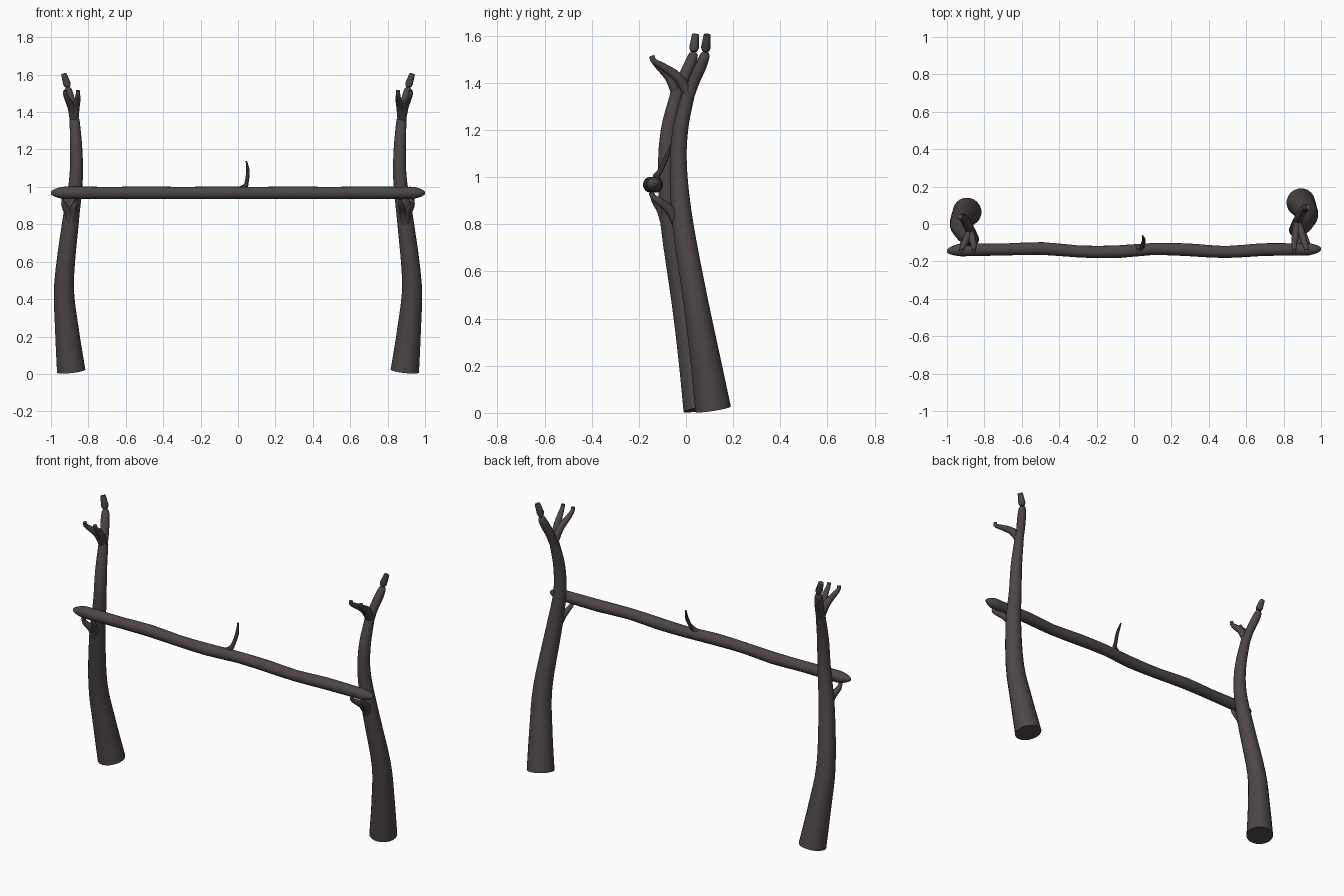
import bpy, bmesh, math
from mathutils import Vector

cube = bpy.data.objects.get("Cube")
if cube:
    bpy.data.objects.remove(cube, do_unlink=True)

bark = bpy.data.materials.new("dark_bark")
bark.use_nodes = True
COLOR = (0.075, 0.061, 0.061, 1)
bark.diffuse_color = COLOR
bsdf = bark.node_tree.nodes["Principled BSDF"]
bsdf.inputs["Base Color"].default_value = COLOR
bsdf.inputs["Roughness"].default_value = 0.9


def smooth_path(keys, steps):
    """Catmull-Rom through (x, y, z, radius) keys."""
    ks = [Vector(k) for k in keys]
    ks = [2 * ks[0] - ks[1]] + ks + [2 * ks[-1] - ks[-2]]
    out = []
    for a, b, c, d in zip(ks, ks[1:], ks[2:], ks[3:]):
        for i in range(steps):
            t = i / steps
            out.append(b + (c - a) * t / 2 + (2 * a - 5 * b + 4 * c - d) * t * t / 2
                       + (3 * b - a - 3 * c + d) * t ** 3 / 2)
    return out + [ks[-2]]


def limb(name, keys, sides=12, steps=4):
    """Round branch swept along a path, with flat capped ends."""
    path = smooth_path(keys, steps) if steps > 1 else [Vector(k) for k in keys]
    pts = [p.to_3d() if len(p) == 3 else Vector(p[:3]) for p in path]
    bm = bmesh.new()
    rings, axis = [], None
    for i, p in enumerate(pts):
        tangent = (pts[min(i + 1, len(pts) - 1)] - pts[max(i - 1, 0)]).normalized()
        if axis is None:
            axis = tangent.orthogonal()
        axis = (axis - tangent * axis.dot(tangent)).normalized()
        other = tangent.cross(axis)
        r = max(path[i][3], 0.002)
        ring = []
        for s in range(sides):
            a = 2 * math.pi * s / sides
            ring.append(bm.verts.new(p + r * (math.cos(a) * axis + math.sin(a) * other)))
        rings.append(ring)
    for lo, hi in zip(rings, rings[1:]):
        for s in range(sides):
            n = (s + 1) % sides
            bm.faces.new((lo[s], lo[n], hi[n], hi[s]))
    bm.faces.new(rings[0][::-1])
    bm.faces.new(rings[-1])
    bmesh.ops.recalc_face_normals(bm, faces=bm.faces)
    mesh = bpy.data.meshes.new(name)
    bm.to_mesh(mesh)
    bm.free()
    mesh.materials.append(bark)
    obj = bpy.data.objects.new(name, mesh)
    bpy.context.collection.objects.link(obj)
    bpy.ops.object.select_all(action='DESELECT')
    obj.select_set(True)
    bpy.context.view_layer.objects.active = obj
    bpy.ops.object.shade_smooth_by_angle(angle=math.radians(40))
    return obj


# Key points of one post; the other is mirrored and set further forward
TRUNK = [(.892, .115, .016, .077), (.915, .08, .24, .064), (.93, .04, .48, .053),
         (.897, -.013, .8, .045), (.867, -.032, 1.03, .037),
         (.865, -.024, 1.2, .033), (.874, .012, 1.36, .027)]
STUB = [(.874, .01, 1.34, .024), (.883, .035, 1.41, .025), (.898, .062, 1.47, .025),
        (.908, .08, 1.515, .021), (.911, .085, 1.53, .012)]
CUT_END = [(.911, .083, 1.534, .014), (.914, .084, 1.55, .021), (.932, .09, 1.605, .015)]


def fork(center, tip, spread):
    """Pronged twig: points from the trunk to an upturned tip."""
    x, y, z = center
    tx, ty, tz = tip
    return [(x, y, z, .022), (x + spread * .35, y + (ty - y) * .3, z + (tz - z) * .45, .021),
            (x + spread * .8, y + (ty - y) * .7, z + (tz - z) * .72, .016),
            (tx, ty + .008, z + (tz - z) * .87, .012), (tx, ty, tz, .011)]


for side, label, shift in ((1, "left", 0), (-1, "right", -.05)):
    def place(keys):
        return [(side * x, y + shift, z, r) for x, y, z, r in keys]

    limb(label + "_post", place(TRUNK), sides=20)
    limb(label + "_stub", place(STUB))
    limb(label + "_cut_end", place(CUT_END), steps=1)
    # Upper prongs and lower hooks reach forward to the crossbar
    for dx, prong in ((-.022, "inner"), (.045, "outer")):
        up = fork((.875, .012 + shift, 1.35), (.878 + dx, -.145, 1.515), dx)
        low = fork((.892, -.035 + shift, .8), (.888 + dx, -.148, .935), dx)
        for keys, kind in ((up, "prong"), (low, "hook")):
            limb(f"{label}_{prong}_{kind}", [(side * x, y, z, r) for x, y, z, r in keys])

# Wavy crossbar with whittled ends
BAR_Y = [-.138, -.136, -.131, -.147, -.149, -.134, -.138, -.15, -.137, -.136]
bar = [(-1, -.146, .968, .006), (-.985, -.144, .968, .018), (-.94, -.14, .968, .032)]
for i, y in enumerate(BAR_Y):
    bar.append((-.88 + i * 1.76 / 9, y, .968, .034 - .002 * (i % 2)))
bar += [(.94, -.135, .968, .032), (.985, -.134, .968, .018), (1, -.134, .968, .006)]
limb("crossbar", bar, sides=16, steps=2)

# Small twig on the crossbar
limb("twig", [(.015, -.132, .99, .014), (.04, -.126, 1.005, .014), (.047, -.108, 1.03, .011),
              (.053, -.085, 1.08, .01), (.045, -.063, 1.138, .004)], sides=8)
